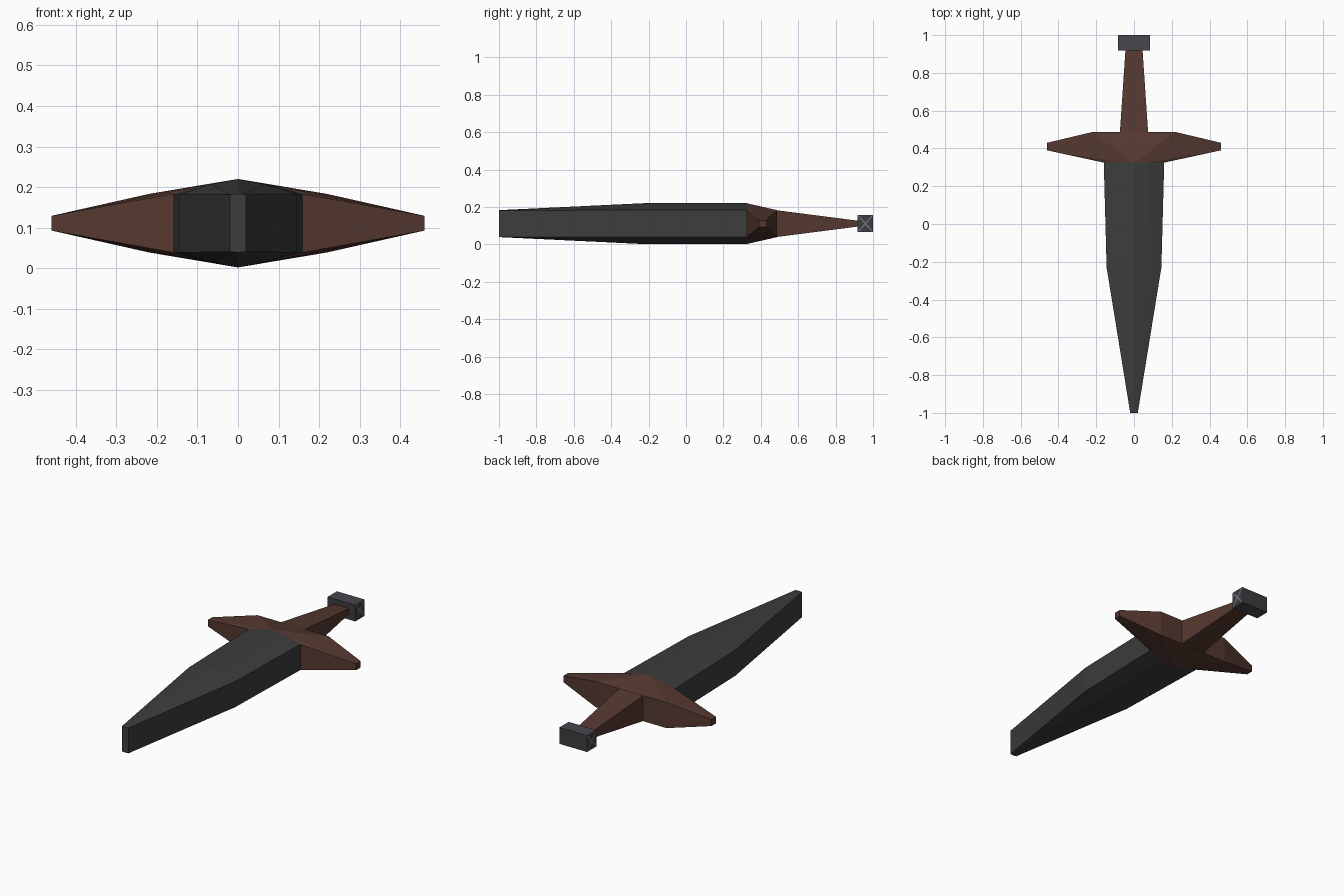
import bpy, bmesh

if "Cube" in bpy.data.objects:
    bpy.data.objects.remove(bpy.data.objects["Cube"])

ZC = 0.111  # mid height of the whole weapon


def material(name, rgb):
    m = bpy.data.materials.new(name)
    m.diffuse_color = (*rgb, 1)
    m.use_nodes = True
    m.node_tree.nodes["Principled BSDF"].inputs["Base Color"].default_value = m.diffuse_color
    return m


steel = material("dark steel", (0.046, 0.046, 0.046))
leather = material("brown grip", (0.092, 0.040, 0.030))
violet = material("violet stone", (0.17, 0.15, 0.22))
dull = material("violet grey", (0.066, 0.058, 0.076))


def finish(bm, name, *mats):
    bmesh.ops.recalc_face_normals(bm, faces=bm.faces)
    me = bpy.data.meshes.new(name)
    bm.to_mesh(me)
    bm.free()
    for m in mats:
        me.materials.append(m)
    ob = bpy.data.objects.new(name, me)
    bpy.context.collection.objects.link(ob)
    return ob


def loft(name, rings, mat):
    bm = bmesh.new()
    loops = [[bm.verts.new(p) for p in r] for r in rings]
    n = len(loops[0])
    for a, b in zip(loops, loops[1:]):
        for i in range(n):
            j = (i + 1) % n
            bm.faces.new((a[i], a[j], b[j], b[i]))
    bm.faces.new(loops[0])
    bm.faces.new(loops[-1])
    return finish(bm, name, mat)


def blade_ring(y, w, edge, shoulder, ridge):
    # symmetric ten-sided section: edge, shoulder and ridge heights
    top = [(-w, edge), (-w * 0.45, shoulder), (0, ridge), (w * 0.45, shoulder), (w, edge)]
    return ([(x, y, ZC + h) for x, h in top]
            + [(x, y, ZC - h) for x, h in reversed(top)])


def rect_ring(y, w, h):
    return [(sx * w, y, ZC + sz * h) for sx, sz in ((-1, -1), (1, -1), (1, 1), (-1, 1))]


# Blade
root = blade_ring(0.325, 0.16, 0.072, 0.096, 0.109)
loft("blade", [blade_ring(-1.0, 0.02, 0.071, 0.0715, 0.072),
               blade_ring(-0.23, 0.145, 0.072, 0.096, 0.109), root], steel)

# Crossguard: convex body from the blade root out to the two arm tips
bm = bmesh.new()
pts = list(root)
for sx in (-1, 1):
    for sz in (-1, 1):
        pts += [(sx * 0.22, 0.487, ZC + sz * 0.072),
                (sx * 0.46, 0.39, ZC + sz * 0.018),
                (sx * 0.46, 0.43, ZC + sz * 0.018)]
bmesh.ops.convex_hull(bm, input=[bm.verts.new(p) for p in pts])
finish(bm, "crossguard", leather)

# Grip
loft("grip", [rect_ring(0.48, 0.075, 0.072), rect_ring(0.925, 0.045, 0.015)], leather)

# Pommel: dark block with violet cross pattern on both ends
bm = bmesh.new()
bmesh.ops.create_cube(bm, size=1)
for v in bm.verts:
    v.co = (v.co.x * 0.172, 0.959 + v.co.y * 0.082, ZC + v.co.z * 0.092)
bm.normal_update()
for f in bm.faces:
    f.material_index = 1 if abs(f.normal.z) > 0.5 else 0
ends = [f for f in bm.faces if abs(f.normal.x) > 0.5]
tris = bmesh.ops.poke(bm, faces=ends)["faces"]
for f in tris:
    f.material_index = 2
bmesh.ops.inset_individual(bm, faces=tris, thickness=0.007)
for f in tris:
    f.material_index = 0
finish(bm, "pommel", steel, dull, violet)
